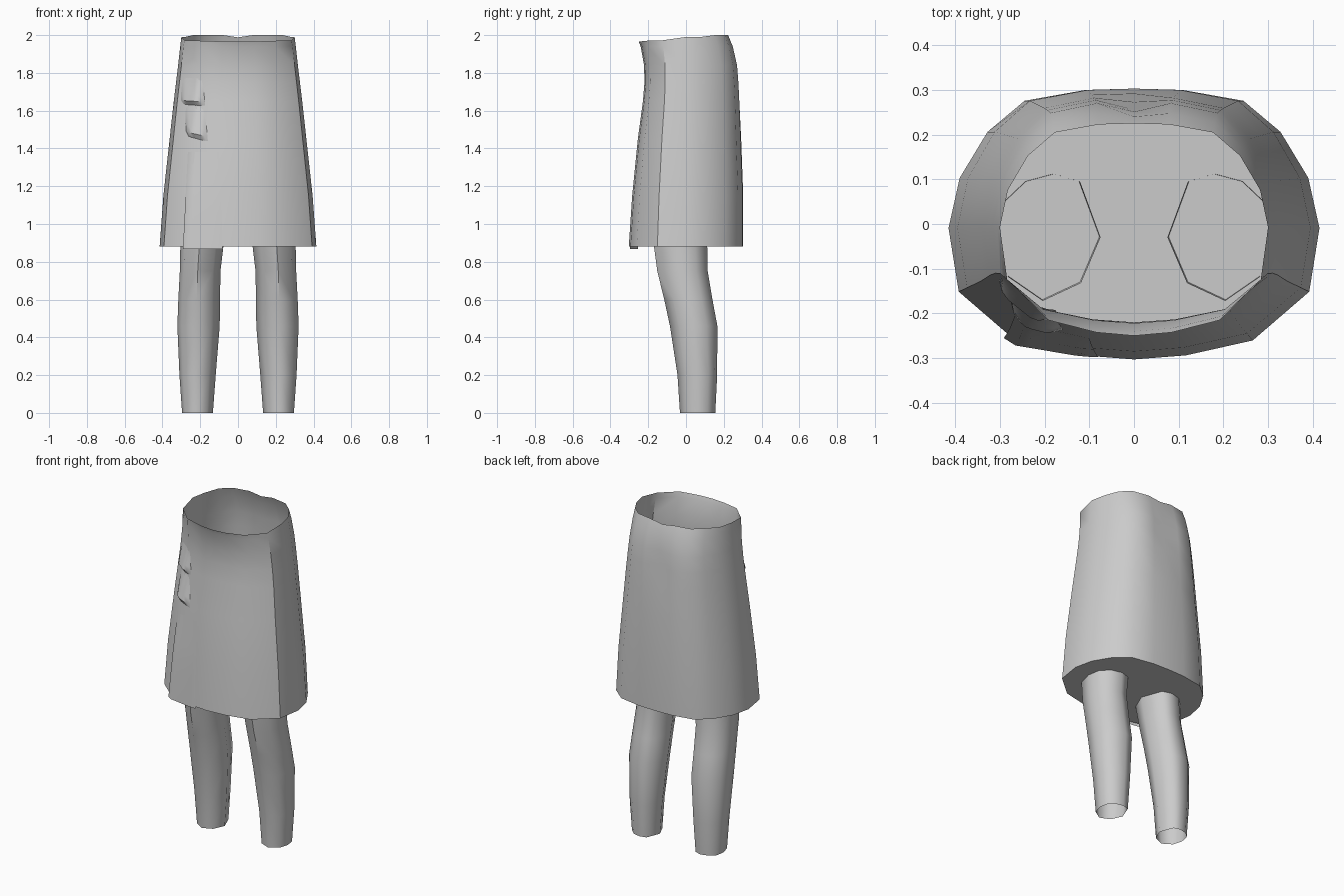
import bpy, bmesh, math

if "Cube" in bpy.data.objects:
    bpy.data.objects.remove(bpy.data.objects["Cube"])

grey = bpy.data.materials.new("plain grey")
grey.diffuse_color = (0.6, 0.6, 0.6, 1)
grey.use_nodes = True
grey.node_tree.nodes["Principled BSDF"].inputs["Base Color"].default_value = grey.diffuse_color

# Skirt levels: z, half width, front y, back y, depth of the rear crease
LEVELS = [(0.88, 0.415, -0.303, 0.303, 0), (1.15, 0.395, -0.285, 0.303, 0),
          (1.45, 0.362, -0.255, 0.292, 0), (1.65, 0.340, -0.228, 0.285, 0.012),
          (1.75, 0.328, -0.220, 0.280, 0.024), (1.84, 0.317, -0.222, 0.273, 0.022),
          (1.94, 0.306, -0.240, 0.250, 0.010), (2.0, 0.300, -0.250, 0.225, 0)]
# Half outline, normalised, from back centre round the right side to the front
HALF = [(0, 1), (0.26, 0.99), (0.59, 0.91), (0.79, 0.68), (0.94, 0.34), (1, -0.03),
        (0.945, -0.5), (0.64, -0.86), (0.28, -0.97), (0, -1)]
RING = HALF + [(-x, y) for x, y in HALF[-2:0:-1]]


def make(name, rings, closed=True, cap=False, angle=40):
    """Join rows of points with quads."""
    bm = bmesh.new()
    rows = [[bm.verts.new(p) for p in r] for r in rings]
    n = len(rings[0])
    for a, b in zip(rows, rows[1:]):
        for i in range(n if closed else n - 1):
            j = (i + 1) % n
            bm.faces.new((a[i], a[j], b[j], b[i]))
    if cap:
        bm.faces.new(rows[0][::-1])
    bmesh.ops.recalc_face_normals(bm, faces=bm.faces)
    mesh = bpy.data.meshes.new(name)
    bm.to_mesh(mesh)
    bm.free()
    mesh.materials.append(grey)
    ob = bpy.data.objects.new(name, mesh)
    bpy.context.collection.objects.link(ob)
    bpy.ops.object.select_all(action='DESELECT')
    ob.select_set(True)
    bpy.context.view_layer.objects.active = ob
    bpy.ops.object.shade_smooth_by_angle(angle=math.radians(angle))
    return ob


def skirt_ring(z, w, front, back, crease):
    pts = []
    for nx, ny in RING:
        y = ny * back if ny > 0 else -ny * front
        h = z
        if ny == 1:
            y -= crease
        if z == 2.0:  # waistline dips at the front and at the rear centre
            h -= 0.012 if ny == 1 else 0.01 * (abs(nx) > 0.9) + 0.035 * max(0, -ny)
        pts.append((nx * w, y, h))
    return pts


# Skirt with closed underside and open waist
make("skirt", [skirt_ring(*lv) for lv in LEVELS], cap=True)


def lerp_table(t, table):
    """Interpolate along (t, value) pairs sorted by t."""
    for (a, u), (b, v) in zip(table, table[1:]):
        if t <= b:
            break
    k = max(0, min(1, (t - a) / (b - a)))
    return u + (v - u) * k


def on_skirt(x, z, lift):
    """Point on the front of the skirt, lifted outward."""
    w = lerp_table(z, [(l[0], l[1]) for l in LEVELS])
    f = lerp_table(z, [(l[0], l[2]) for l in LEVELS])
    ny = lerp_table(abs(x) / w, HALF[:4:-1])
    return (x - 0.5 * lift, -ny * f - 0.86 * lift, z)


def patch(name, corners, lift, nu=8, nv=6, angle=40):
    """Grid between top-left, top-right, bottom-right, bottom-left (x, z)."""
    tl, tr, br, bl = corners
    rows = []
    for j in range(nv + 1):
        v = j / nv
        row = []
        for i in range(nu + 1):
            u = i / nu
            x, z = [(tl[k] * (1 - u) + tr[k] * u) * (1 - v)
                    + (bl[k] * (1 - u) + br[k] * u) * v for k in (0, 1)]
            row.append(on_skirt(x, z, lift(u, v)))
        rows.append(row)
    return make(name, rows, closed=False, angle=angle)


def bulge(u, v):
    side = min(1, 6 * u, 6 * (1 - u))
    return -0.004 + 0.024 * side * (min(1, 0.1 + 1.1 * v) if v < 0.99 else 0)


# Pocket flap over pocket body on the wearer's right hip
patch("pocket_flap", [(-0.305, 1.78), (-0.18, 1.78), (-0.17, 1.62), (-0.305, 1.63)], bulge)
patch("pocket_body", [(-0.29, 1.64), (-0.172, 1.63), (-0.155, 1.43), (-0.275, 1.46)], bulge)

# Overlapping front wrap edge, opening toward the hem
patch("wrap_edge", [(-0.265, 1.38), (-0.10, 1.38), (-0.08, 0.868), (-0.285, 0.868)],
      lambda u, v: 0.001 + 0.012 * v * (1 - u))

# Leg levels: z, inner x, outer x, front y, back y
LEG = [(0, 0.133, 0.296, -0.032, 0.155), (0.2, 0.118, 0.310, -0.045, 0.165),
       (0.46, 0.097, 0.321, -0.085, 0.166), (0.6, 0.095, 0.316, -0.115, 0.140),
       (0.75, 0.093, 0.308, -0.152, 0.115), (0.9, 0.075, 0.305, -0.172, 0.112)]
LEG_RING = [(-1, 0), (-0.6, 0.88), (-0.1, 1), (0.45, 0.88), (0.88, 0.55), (1, 0),
            (0.8, -0.62), (0.12, -1), (-0.62, -0.72)]
for side, label in ((1, "left"), (-1, "right")):
    rings = []
    for z, xi, xo, yf, yb in LEG:
        cx, cy, rx, ry = (xi + xo) / 2, (yf + yb) / 2, (xo - xi) / 2, (yb - yf) / 2
        rings.append([(side * (cx + a * rx), cy + b * ry, z) for a, b in LEG_RING])
    make(label + "_leg", rings, angle=55)
